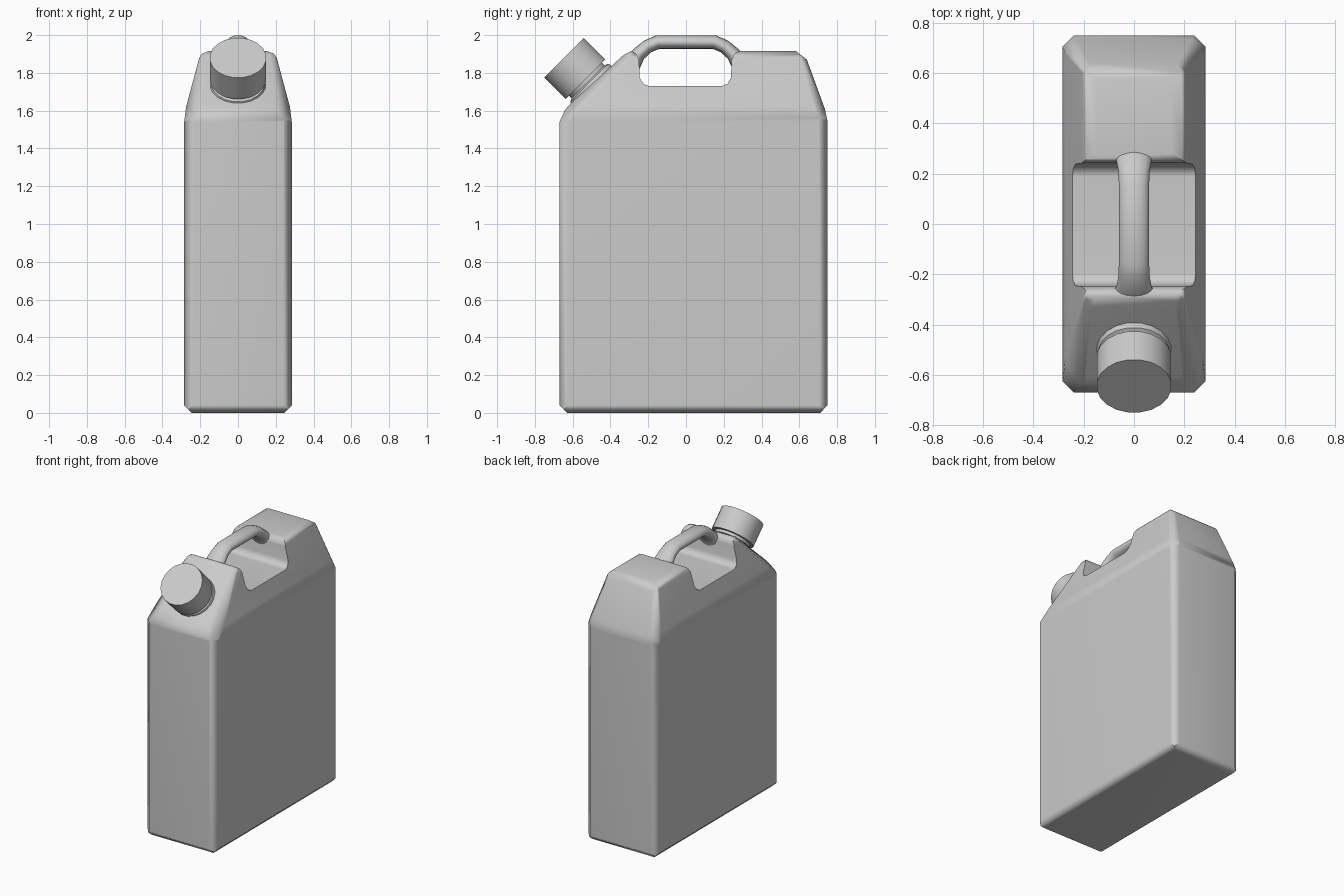
import bpy, bmesh, math
from mathutils import Vector

if "Cube" in bpy.data.objects:
    bpy.data.objects.remove(bpy.data.objects["Cube"])


def finish(bm, name, angle=None):
    bmesh.ops.recalc_face_normals(bm, faces=bm.faces)
    me = bpy.data.meshes.new(name)
    bm.to_mesh(me)
    bm.free()
    ob = bpy.data.objects.new(name, me)
    bpy.context.collection.objects.link(ob)
    if angle:
        smooth(ob, angle)
    return ob


def smooth(ob, angle):
    bpy.ops.object.select_all(action='DESELECT')
    ob.select_set(True)
    bpy.context.view_layer.objects.active = ob
    bpy.ops.object.shade_smooth_by_angle(angle=math.radians(angle))


def clip(bm, co, no):
    """Cut away everything on the normal side of a plane and cap the hole."""
    geom = bm.verts[:] + bm.edges[:] + bm.faces[:]
    cut = bmesh.ops.bisect_plane(bm, geom=geom, dist=1e-5, plane_co=co,
                                 plane_no=Vector(no).normalized(), clear_outer=True)
    edges = [g for g in cut['geom_cut']
             if isinstance(g, bmesh.types.BMEdge) and g.is_boundary]
    if edges:
        bmesh.ops.edgeloop_fill(bm, edges=edges)


def loft(rings, name, angle):
    """Skin a list of vertex rings and cap both ends."""
    bm = bmesh.new()
    loops = [[bm.verts.new(p) for p in r] for r in rings]
    n = len(loops[0])
    for a, b in zip(loops, loops[1:]):
        for i in range(n):
            j = (i + 1) % n
            bm.faces.new((a[i], a[j], b[j], b[i]))
    bm.faces.new(loops[0])
    bm.faces.new(loops[-1])
    return finish(bm, name, angle)


# Body: a block clipped by its side outline, front outline and corner chamfers
bm = bmesh.new()
bmesh.ops.create_cube(bm, size=2)
for v in bm.verts:
    v.co = (v.co.x * 0.285, v.co.y * 0.71 + 0.04, (v.co.z + 1) * 0.96)

side = [(-0.63, 0), (0.71, 0), (0.75, 0.04), (0.75, 1.54), (0.735, 1.61),
        (0.64, 1.87), (0.58, 1.917), (-0.285, 1.917), (-0.33, 1.895),
        (-0.61, 1.64), (-0.64, 1.605), (-0.67, 1.54), (-0.67, 0.04)]
for (y0, z0), (y1, z1) in zip(side, side[1:] + side[:1]):
    clip(bm, (0, y0, z0), (0, z1 - z0, y0 - y1))

front = [(0.245, 0), (0.285, 0.04), (0.285, 1.54), (0.275, 1.62),
         (0.205, 1.88), (0.19, 1.902), (0.15, 1.917)]
for s in (-1, 1):
    for (x0, z0), (x1, z1) in zip(front, front[1:]):
        clip(bm, (s * x0, 0, z0), (s * (z1 - z0), 0, x0 - x1))
    for co, no in [((0.24, 0.75, 1), (1, 1, 0)), ((0.24, -0.67, 1), (1, -1, 0)),
                   ((0.24, 0.75, 1.56), (1, 1, 0.57)),
                   ((0.24, -0.67, 1.55), (1, -1, 1.2))]:
        clip(bm, (s * co[0], co[1], co[2]), (s * no[0], no[1], no[2]))
body = finish(bm, "can_body")

# Hand notch through the top, with eased lower corners and rim
half = [(0.19, 1.73), (0.22, 1.743), (0.238, 1.775), (0.242, 1.87),
        (0.255, 1.9), (0.285, 1.92), (0.285, 2.1)]
outline = half + [(-y - 0.007, z) for y, z in reversed(half)]
cutter = loft([[(x, y, z) for y, z in outline] for x in (-0.5, 0.5)], "notch_cutter", None)
cutter.hide_render = True
mod = body.modifiers.new("notch", 'BOOLEAN')
mod.operation = 'DIFFERENCE'
mod.solver = 'EXACT'
mod.object = cutter
bpy.context.view_layer.objects.active = body
bpy.ops.object.modifier_apply(modifier=mod.name)
bpy.data.objects.remove(cutter)
smooth(body, 50)
wn = body.modifiers.new("even_shading", 'WEIGHTED_NORMAL')
wn.keep_sharp = True

# Handle: rounded bar flaring into both shoulders (y, z, tilt, half width, half height)
path = [(-0.315, 1.81, 55, 0.11, 0.06), (-0.275, 1.862, 50, 0.085, 0.045),
        (-0.25, 1.9, 45, 0.07, 0.038), (-0.205, 1.939, 34, 0.062, 0.036),
        (-0.15, 1.963, 12, 0.06, 0.037)]
path += [(-y, z, -t, w, h) for y, z, t, w, h in reversed(path)]
rings = []
for y, z, t, w, h in path:
    t = math.radians(t)
    ring = []
    for i in range(16):
        a = math.tau * i / 16
        u = h * math.sin(a)
        ring.append((w * math.cos(a), y - u * math.sin(t), z + u * math.cos(t)))
    rings.append(ring)
loft(rings, "handle", 60)


# Spout parts: turned around an axis leaning 45 degrees forward
def turned(name, profile, sides=20):
    d = math.sqrt(0.5)
    rings = []
    for r, t in profile:
        ring = []
        for i in range(sides):
            a = math.tau * (i + 0.5) / sides
            u = r * math.sin(a)
            ring.append((r * math.cos(a), -0.50 + d * (u - t), 1.735 + d * (u + t)))
        rings.append(ring)
    return loft(rings, name, 40)


turned("spout_neck", [(0.15, -0.04), (0.15, 0.0), (0.143, 0.018),
                      (0.125, 0.026), (0.125, 0.08)])
turned("screw_cap", [(0.15, 0.045), (0.15, 0.205)])
